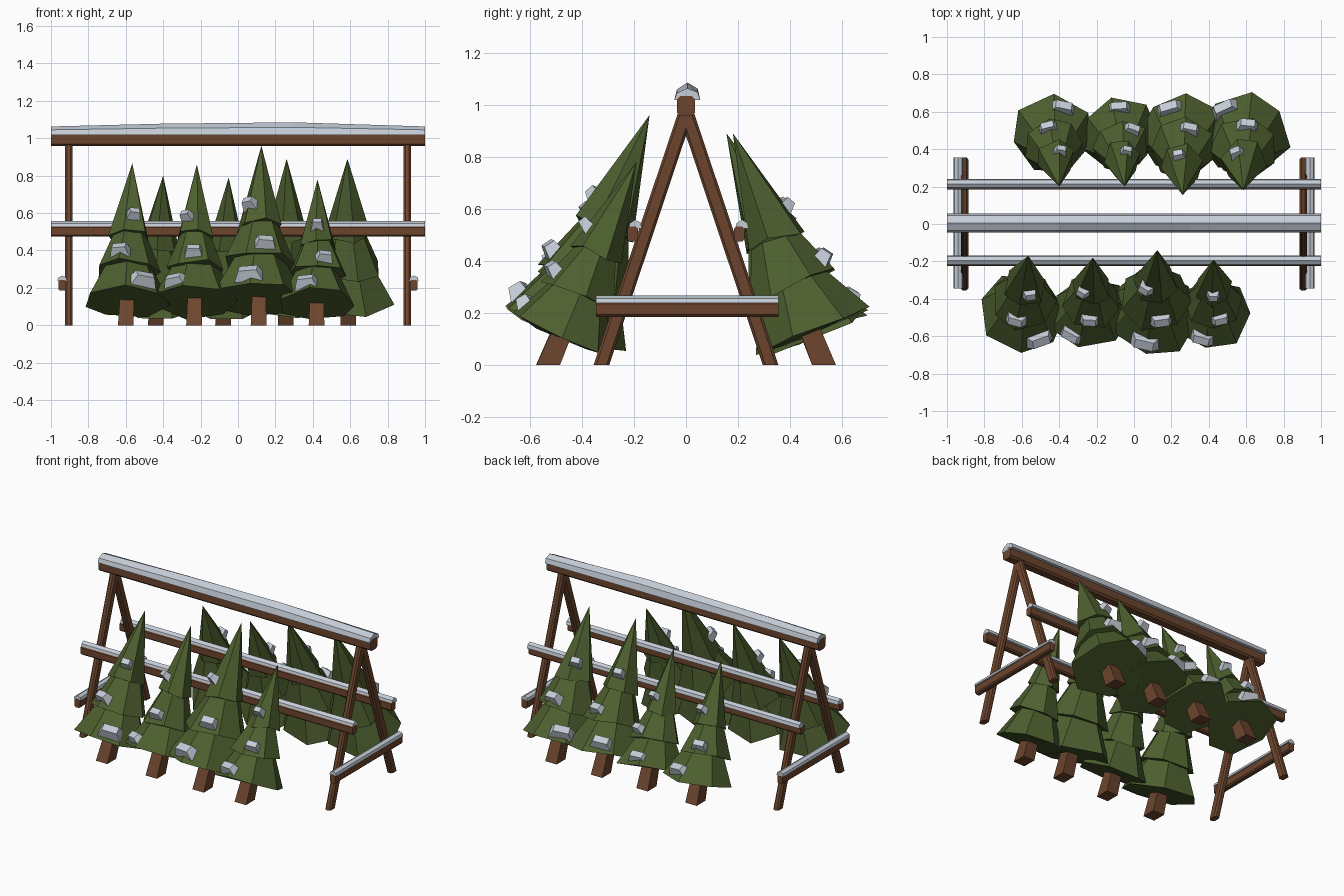
import bpy, bmesh, math, random
from mathutils import Vector

random.seed(4)
if "Cube" in bpy.data.objects:
    bpy.data.objects.remove(bpy.data.objects["Cube"], do_unlink=True)


def material(name, rgb):
    m = bpy.data.materials.new(name)
    m.use_nodes = True
    m.diffuse_color = (*rgb, 1)
    shader = m.node_tree.nodes["Principled BSDF"]
    shader.inputs["Base Color"].default_value = (*rgb, 1)
    shader.inputs["Roughness"].default_value = 0.9
    return m


WOOD = material("brown wood", (0.15, 0.06, 0.027))
LEAF = material("pine green", (0.075, 0.115, 0.028))
SNOW = material("pale snow", (0.56, 0.61, 0.68))


def loft(name, bodies, mat):
    """Make one object from bodies, each a list of rings skinned and capped."""
    bm = bmesh.new()
    for rings in bodies:
        rows = [[bm.verts.new(p) for p in ring] for ring in rings]
        n = len(rows[0])
        for a, b in zip(rows, rows[1:]):
            for i in range(n):
                j = (i + 1) % n
                bm.faces.new((a[i], a[j], b[j], b[i]))
        bm.faces.new(rows[0])
        bm.faces.new(rows[-1])
    bmesh.ops.remove_doubles(bm, verts=bm.verts, dist=0.00002)
    bmesh.ops.recalc_face_normals(bm, faces=bm.faces)
    me = bpy.data.meshes.new(name)
    bm.to_mesh(me)
    bm.free()
    me.materials.append(mat)
    ob = bpy.data.objects.new(name, me)
    bpy.context.collection.objects.link(ob)
    return ob


def chamfered(w, h, c=0.008):
    """Rectangle profile with cut corners."""
    a, b = w / 2, h / 2
    return [(-a + c, -b), (a - c, -b), (a, -b + c), (a, b - c),
            (a - c, b), (-a + c, b), (-a, b - c), (-a, -b + c)]


def snow_profile(w, h):
    return [(-w / 2, 0), (-w * 0.4, h * 0.6), (0, h), (w * 0.4, h * 0.65), (w / 2, 0)]


def bar(name, axis, start, end, side, z, profile, mat):
    """Sweep a profile along x or y."""
    def ring(t):
        if axis == "x":
            return [(t, side + u, z + v) for u, v in profile]
        return [(side + u, t, z + v) for u, v in profile]
    return loft(name, [[ring(start), ring(end)]], mat)


# Ridge beam with a snow cap that swells towards the middle
bar("ridge_beam", "x", -1, 1, 0, 0.995, chamfered(0.07, 0.075, 0.012), WOOD)
cap = [[(x, 0.005 + u, 1.018 + v) for u, v in snow_profile(0.1, h)]
       for x, h in ((-1, 0.045), (-0.4, 0.06), (0.3, 0.067), (1, 0.045))]
loft("ridge_snow", [cap], SNOW)

# Leaning rails on both slopes
for side, label in ((-1, "front"), (1, "back")):
    y = side * 0.205
    bar(label + "_rail", "x", -1, 1, y, 0.503, chamfered(0.04, 0.057), WOOD)
    bar(label + "_rail_snow", "x", -1, 1, y + 0.01, 0.524, snow_profile(0.052, 0.034), SNOW)

# A-shaped end frames with a low cross bar
for sx, end in ((-1, "right"), (1, "left")):
    for sy, label in ((-1, "front"), (1, "back")):
        prof = chamfered(0.04, 0.06, 0.01)
        rings = [[(sx * 0.905 + u, sy * y + v, z) for u, v in prof]
                 for y, z in ((0.325, 0), (0.002, 0.965))]
        loft(f"{end}_{label}_leg", [rings], WOOD)
    x = sx * 0.94
    bar(end + "_cross_bar", "y", -0.345, 0.355, x, 0.214, chamfered(0.04, 0.058), WOOD)
    bar(end + "_cross_bar_snow", "y", -0.345, 0.355, x, 0.238,
        snow_profile(0.052, 0.028), SNOW)


def tree(name, side, tip, base_x, radius, shifts):
    """Three-tier fir leaning on the rack, with a snow clump on each tier."""
    base = Vector((base_x, side * 0.53, 0))
    tip = Vector(tip)
    down = (base - tip).normalized()
    length = (base - tip).length
    right = Vector((1, 0, 0))
    right = (right - down * right.dot(down)).normalized()
    out = Vector((0, side, 0))
    out = (out - down * out.dot(down)).normalized()

    def around(a):
        return out * math.cos(a) + right * math.sin(a)

    # start, end along the trunk; top and rim radius as a share of the widest
    tiers = ((0, 0.46, 0, 0.5), (0.4, 0.66, 0.32, 0.75), (0.58, 0.855, 0.44, 1.02))
    foliage, clumps = [], []
    for k, ((s0, s1, r0, r1), dx) in enumerate(zip(tiers, shifts)):
        s0, s1, r0, r1 = s0 * length, s1 * length, r0 * radius, r1 * radius
        count = 6 if k == 0 else 7
        turn = random.uniform(-0.4, 0.4)
        top, rim = [], []
        for i in range(count):
            d = around(turn + math.tau * i / count + random.uniform(-0.1, 0.1))
            top.append(tip + down * s0 + d * r0)
            rim.append(tip + down * (s1 + random.uniform(-0.015, 0.015))
                       + d * r1 * random.uniform(0.94, 1.06))
        foliage.append([top, rim])

        # Snow clump resting on the outer side
        t = 0.77
        r = r0 + (r1 - r0) * t
        a = math.asin(max(-0.8, min(0.8, dx / r)))
        d = around(a)
        n = (d * (s1 - s0) - down * (r1 - r0)).normalized()
        p = tip + down * (s0 + (s1 - s0) * t) + d * r * 0.93
        n = (n + Vector((0, 0, 0.4))).normalized()
        u = n.cross(down).normalized()
        v = n.cross(u)
        w, h = radius * (0.17 + 0.07 * k), radius * (0.12 + 0.02 * k)
        clumps.append([[p + n * lift + u * w * f * i + v * h * f * j
                        for i, j in ((-1, -1), (1, -1), (1, 1), (-1, 1))]
                       for lift, f in ((-0.025, 1), (0.035, 0.65))])
    loft(name + "_foliage", foliage, LEAF)
    loft(name + "_snow", clumps, SNOW)

    # Square trunk cut flat at the ground
    high = tip + down * length * 0.7
    corners = [Vector((i * 0.042, j * 0.046, 0))
               for i, j in ((-1, -1), (1, -1), (1, 1), (-1, 1))]
    loft(name + "_trunk", [[[base + c for c in corners],
                            [high + c * 0.8 for c in corners]]], WOOD)


# Trees: tip, trunk foot x, widest radius, sideways shift of each snow clump
front = (((-0.565, -0.17, 0.865), -0.6, 0.235, (0.02, -0.05, 0.09)),
         ((-0.22, -0.18, 0.86), -0.235, 0.215, (-0.05, -0.01, -0.11)),
         ((0.125, -0.14, 0.96), 0.11, 0.25, (-0.06, 0.03, -0.06)),
         ((0.425, -0.19, 0.78), 0.42, 0.21, (0, 0.04, -0.06)))
back = (((-0.4, 0.2, 0.8), -0.44, 0.215, (0.02, -0.04, 0.05)),
        ((-0.05, 0.2, 0.79), -0.08, 0.205, (0.02, 0.06, -0.01)),
        ((0.26, 0.155, 0.89), 0.255, 0.23, (-0.02, 0.04, -0.07)),
        ((0.585, 0.18, 0.89), 0.59, 0.24, (-0.04, 0.02, -0.11)))
for label, side, row in (("front", -1, front), ("back", 1, back)):
    for i, spec in enumerate(row, 1):
        tree(f"{label}_tree_{i}", side, *spec)
